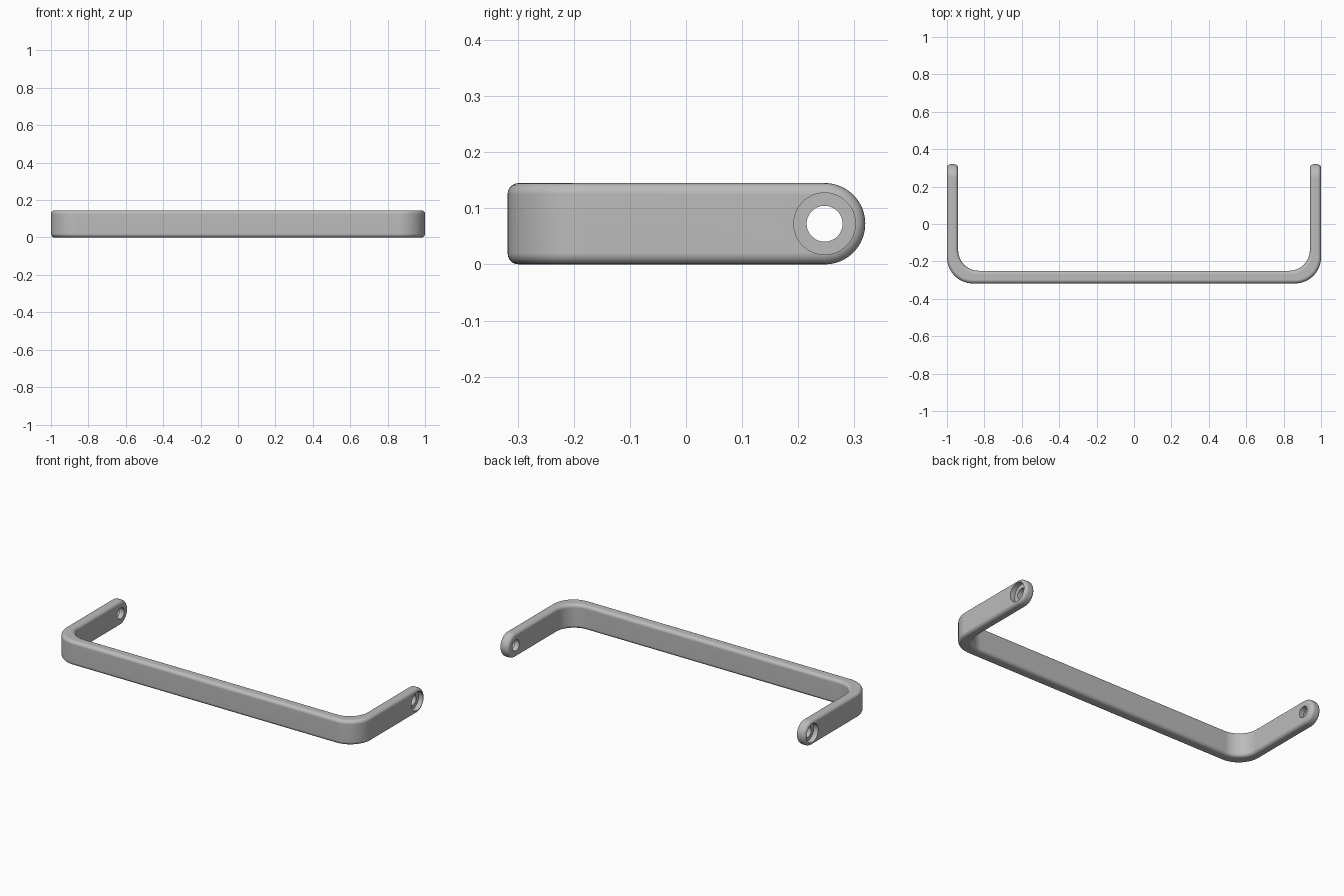
import bpy
import bmesh
from math import sin, cos, pi, radians
from mathutils import Matrix, Vector

if "Cube" in bpy.data.objects:
    bpy.data.objects.remove(bpy.data.objects["Cube"])

HEIGHT, FRONT, INNER_FRONT, INNER_X = 0.145, -0.318, -0.25, 0.94
HOLE_Y, MID = 0.247, HEIGHT / 2

metal = bpy.data.materials.new("plain_grey")
metal.use_nodes = True
grey = (0.5, 0.5, 0.5, 1)
metal.diffuse_color = grey
metal.node_tree.nodes["Principled BSDF"].inputs["Base Color"].default_value = grey


def arc(cx, cy, r, start, end, steps=16):
    angles = [start + (end - start) * i / steps for i in range(steps + 1)]
    return [(cx + r * cos(a), cy + r * sin(a)) for a in angles]


def make_object(name, bm):
    bmesh.ops.recalc_face_normals(bm, faces=bm.faces)
    mesh = bpy.data.meshes.new(name)
    bm.to_mesh(mesh)
    bm.free()
    obj = bpy.data.objects.new(name, mesh)
    bpy.context.collection.objects.link(obj)
    return obj


def prism(name, points, depth):
    bm = bmesh.new()
    face = bm.faces.new([bm.verts.new(p) for p in points])
    side = bmesh.ops.extrude_face_region(bm, geom=[face])["geom"]
    moved = [v for v in side if isinstance(v, bmesh.types.BMVert)]
    bmesh.ops.translate(bm, verts=moved, vec=Vector(depth))
    return make_object(name, bm)


def cylinder_x(name, radius, x, length):
    bm = bmesh.new()
    place = Matrix.Translation((x, HOLE_Y, MID)) @ Matrix.Rotation(pi / 2, 4, "Y")
    bmesh.ops.create_cone(bm, cap_ends=True, segments=48, radius1=radius,
                          radius2=radius, depth=length, matrix=place)
    return make_object(name, bm)


def boolean(obj, cutter, operation):
    cutter.hide_render = True
    mod = obj.modifiers.new(cutter.name, "BOOLEAN")
    mod.operation, mod.solver, mod.object = operation, "EXACT", cutter


# U-shaped outline seen from above, left half then mirrored right half
half = arc(1 - 0.14, FRONT + 0.14, 0.14, -pi / 2, 0)
half += [(1, 0.5), (INNER_X, 0.5)]
half += arc(INNER_X - 0.11, INNER_FRONT + 0.11, 0.11, 0, -pi / 2)
outline = half + [(-x, y) for x, y in reversed(half)]
handle = prism("bracket_handle", [(x, y, -0.2) for x, y in outline], (0, 0, 0.6))

# Side profile with round arm tips
profile = [(-0.6, 0)] + arc(HOLE_Y, MID, MID, -pi / 2, pi / 2, 32) + [(-0.6, HEIGHT)]
envelope = prism("side_profile", [(-1.5, y, z) for y, z in profile], (3, 0, 0))
boolean(handle, envelope, "INTERSECT")

# Rounded edges
bevel = handle.modifiers.new("rounded_edges", "BEVEL")
bevel.width, bevel.segments = 0.02, 5
bevel.limit_method, bevel.angle_limit = "ANGLE", radians(40)

# Screw holes with outer counterbores
cutters = [envelope]
for side, label in ((1, "left"), (-1, "right")):
    for part, radius, x, length in (("screw_hole", 0.032, 0.97, 0.2),
                                    ("counterbore", 0.055, 1.02, 0.1)):
        cutter = cylinder_x(label + "_" + part, radius, side * x, length)
        boolean(handle, cutter, "DIFFERENCE")
        cutters.append(cutter)

# Bake the shape and drop the helpers
graph = bpy.context.evaluated_depsgraph_get()
graph.update()
handle_mesh = bpy.data.meshes.new_from_object(handle.evaluated_get(graph))
handle.modifiers.clear()
handle.data = handle_mesh
for cutter in cutters:
    bpy.data.objects.remove(cutter)
handle.data.materials.clear()
handle.data.materials.append(metal)

# Smooth shading with crisp hole rims
for other in bpy.context.selected_objects:
    other.select_set(False)
handle.select_set(True)
bpy.context.view_layer.objects.active = handle
bpy.ops.object.shade_smooth_by_angle(angle=radians(35))
weighted = handle.modifiers.new("even_normals", "WEIGHTED_NORMAL")
weighted.keep_sharp = True
